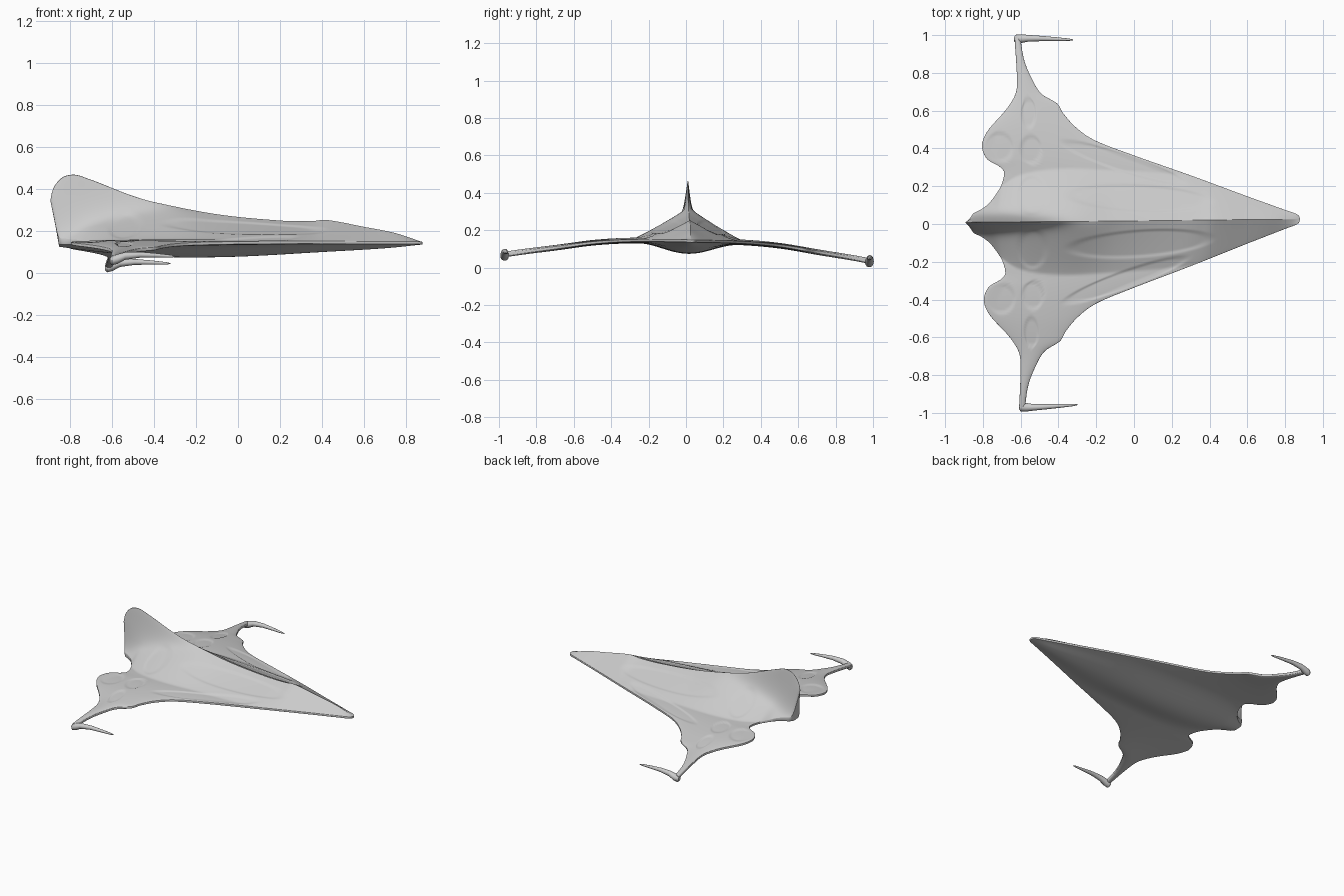
import bpy, bmesh, math
from mathutils import Vector

cube = bpy.data.objects.get("Cube")
if cube:
    bpy.data.objects.remove(cube, do_unlink=True)

ROWS, COLS, SPAN = 100, 110, 0.98


def smooth(t):
    t = min(max(t, 0.0), 1.0)
    return t * t * (3 - 2 * t)


def profile(points):
    """Return a smooth function through (position, value) points."""
    n = len(points)

    def slope(i):
        a, b = points[max(i - 1, 0)], points[min(i + 1, n - 1)]
        return (b[1] - a[1]) / (b[0] - a[0])

    def value(x):
        x = min(max(x, points[0][0]), points[-1][0])
        i = 0
        while i < n - 2 and x > points[i + 1][0]:
            i += 1
        (x0, v0), (x1, v1) = points[i], points[i + 1]
        h = x1 - x0
        t = (x - x0) / h
        blend = smooth(t)
        return (v0 * (1 - blend) + v1 * blend
                + h * t * (1 - t) * ((1 - t) * slope(i) - t * slope(i + 1)))
    return value


# Plan outline: leading and trailing edges along the span
leading = profile([(0, .88), (.025, .865), (.05, .8), (.125, .6), (.24, .3),
                   (.35, 0), (.43, -.2), (.5, -.3), (.58, -.37), (.63, -.4),
                   (.68, -.48), (.76, -.53), (.86, -.57), (.98, -.59)])
trailing = profile([(0, -.85), (.05, -.848), (.07, -.81), (.1, -.77),
                    (.15, -.73), (.2, -.7), (.27, -.685), (.3, -.71),
                    (.335, -.77), (.4, -.8), (.45, -.79), (.5, -.76),
                    (.6, -.67), (.68, -.62), (.75, -.61), (.98, -.62)])
wing_height = profile([(0, .143), (.3, .14), (.5, .125), (.7, .095),
                       (.9, .066), (.98, .052)])

# Lengthwise profiles: fin and spine, shoulders, keel and body half width
spine = profile([(-.85, .34), (-.84, .39), (-.82, .43), (-.79, .46),
                 (-.745, .468), (-.7, .45), (-.6, .405), (-.5, .367),
                 (-.4, .338), (-.1, .28), (.2, .25), (.35, .247), (.42, .253),
                 (.6, .22), (.75, .19), (.88, .147)])
shoulder = profile([(-.85, .16), (-.75, .24), (-.6, .29), (-.45, .312),
                    (-.3, .318), (-.1, .28), (.2, .25), (.35, .247),
                    (.42, .253), (.6, .22), (.75, .19), (.88, .147)])
keel = profile([(-.85, .125), (-.7, .105), (-.5, .085), (-.3, .075),
                (0, .078), (.4, .1), (.7, .118), (.88, .136)])
body_width = profile([(-.85, .06), (-.75, .13), (-.7, .19), (-.6, .25),
                      (-.4, .28), (-.1, .27), (.2, .25), (.3, .235),
                      (.6, .125), (.88, .02)])

# Shallow oval panels: centre x, centre y, half length, half width, tilt
PANELS = [(-.55, .58, .04, .085, 0), (-.54, .385, .06, .08, 0),
          (-.54, .14, .08, .11, 0), (-.71, .4, .08, .085, 0),
          (.03, .12, .41, .075, -.06), (-.05, .31, .37, .05, -.33)]


def panel_relief(x, y):
    relief = 0
    for cx, cy, rx, ry, tilt in PANELS:
        dx, dy = x - cx, y - cy
        along = dx * math.cos(tilt) + dy * math.sin(tilt)
        across = dy * math.cos(tilt) - dx * math.sin(tilt)
        relief -= .005 * smooth((1 - math.hypot(along / rx, across / ry)) * 5)
    return relief


def section(y, s):
    """Upper and lower surface points at a span and chord position."""
    x = trailing(y) + (leading(y) - trailing(y)) * s
    half = .006 + .009 * math.sqrt(max(math.sin(math.pi * s), 0))
    t = min(y / body_width(x), 1)
    crown = (1 - t) ** 1.1
    belly = .5 + .5 * math.cos(math.pi * t)
    fin = (spine(x) - shoulder(x)) * math.exp(-(y / .025) ** 1.3)
    top = (wing_height(y) + half) * (1 - crown) + shoulder(x) * crown + fin
    top += panel_relief(x, y) * smooth(s * 8) * smooth((1 - s) * 8)
    bottom = (wing_height(y) - half) * (1 - belly) + keel(x) * belly
    # Sweep the back of the fin rearward
    lean = .045 * smooth((-.6 - x) / .25) * min(max((top - .15) / .2, 0), 1)
    return (x - lean, y, top), (x, y, bottom)


def finish(bm, name, merge):
    bmesh.ops.remove_doubles(bm, verts=bm.verts, dist=merge)
    bmesh.ops.recalc_face_normals(bm, faces=bm.faces)
    mesh = bpy.data.meshes.new(name)
    bm.to_mesh(mesh)
    bm.free()
    obj = bpy.data.objects.new(name, mesh)
    bpy.context.collection.objects.link(obj)
    mirror = obj.modifiers.new("Mirror", 'MIRROR')
    mirror.use_axis = (False, True, False)
    mirror.merge_threshold = .0001
    # Slight bank and yaw shared by all parts
    obj.location = (0, .012, 0)
    obj.rotation_euler = (-.0175, 0, .0125)
    bpy.ops.object.select_all(action='DESELECT')
    obj.select_set(True)
    bpy.context.view_layer.objects.active = obj
    bpy.ops.object.shade_smooth_by_angle(angle=math.radians(40))
    return obj


# Blended hull, wing and tail fin
bm = bmesh.new()
upper, lower = [], []
for r in range(ROWS + 1):
    y = SPAN * (r / ROWS) ** 1.6
    pairs = [section(y, .5 - .5 * math.cos(math.pi * c / COLS))
             for c in range(COLS + 1)]
    upper.append([bm.verts.new(p[0]) for p in pairs])
    lower.append([bm.verts.new(p[1]) for p in pairs])
for r in range(ROWS):
    for grid in (upper, lower):
        for c in range(COLS):
            bm.faces.new((grid[r][c], grid[r][c + 1],
                          grid[r + 1][c + 1], grid[r + 1][c]))
    for c in (0, COLS):
        bm.faces.new((upper[r][c], upper[r + 1][c],
                      lower[r + 1][c], lower[r][c]))
bm.faces.new(upper[-1] + lower[-1][::-1])
finish(bm, "hull_and_wings", .00001)

# Wing tip lances: tapered round loft pointing forward
STATIONS = [(-.622, .974, .042, .012), (-.612, .975, .042, .022),
            (-.585, .976, .05, .023), (-.55, .977, .064, .018),
            (-.48, .975, .07, .014), (-.4, .971, .067, .01),
            (-.33, .967, .063, .006), (-.31, .966, .062, .002)]
bm = bmesh.new()
rings = []
for x, y, z, radius in STATIONS:
    angles = [2 * math.pi * k / 20 for k in range(20)]
    rings.append([bm.verts.new(Vector((x, y + radius * math.cos(a),
                                       z + radius * math.sin(a))))
                  for a in angles])
for a, b in zip(rings, rings[1:]):
    for k in range(20):
        j = (k + 1) % 20
        bm.faces.new((a[k], a[j], b[j], b[k]))
bm.faces.new(rings[0])
bm.faces.new(rings[-1])
finish(bm, "wing_tip_lances", .00001)
